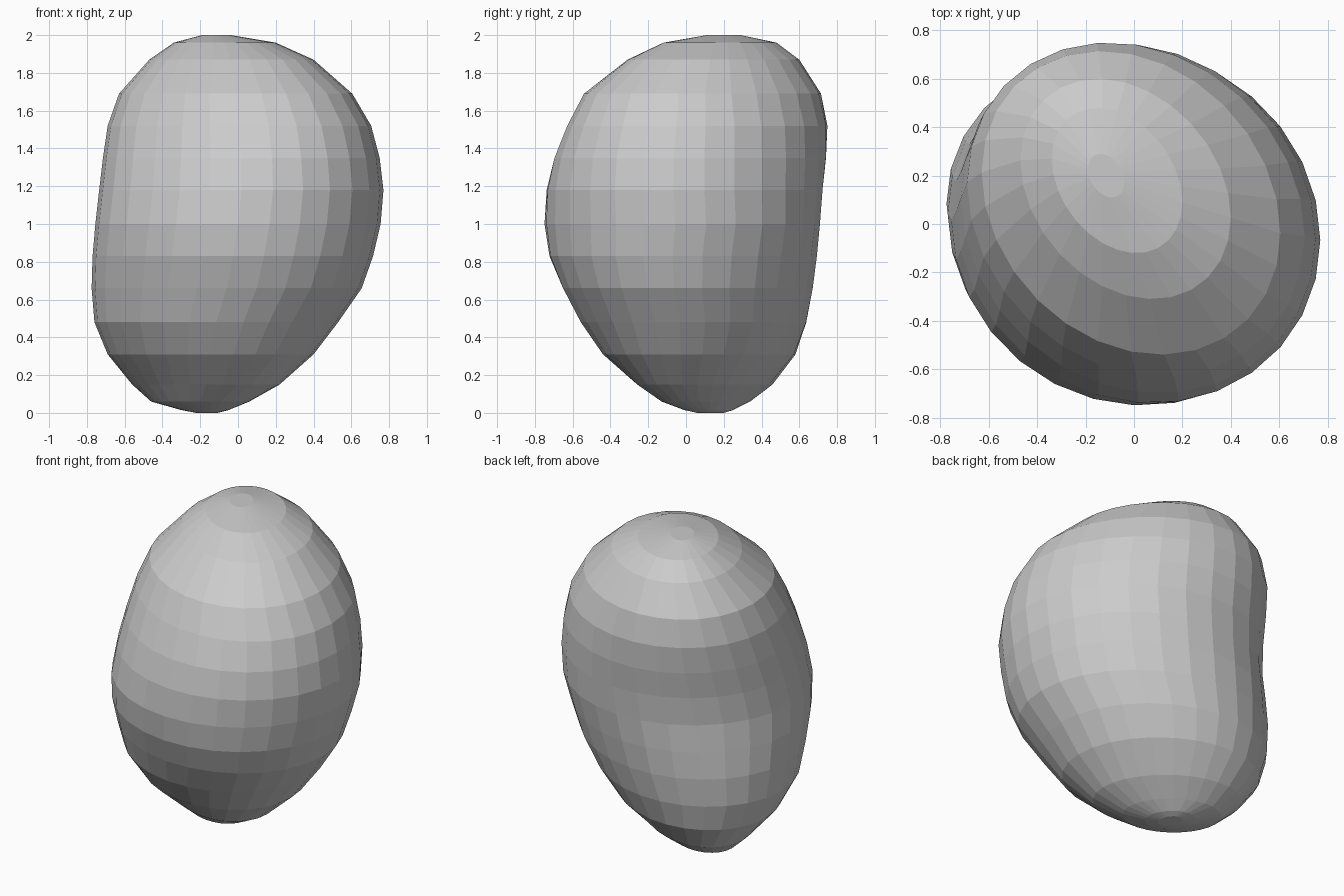
import bpy, bmesh
from math import sin, cos, asin, pi

# Cross-sections: z, x min, x max, y min, y max, skew toward the front-right/back-left diagonal
RINGS = [
    (0.00, -0.22, -0.11, 0.06, 0.20, -0.30),
    (0.015, -0.30, -0.05, -0.01, 0.25, -0.32),
    (0.06, -0.46, 0.06, -0.13, 0.34, -0.35),
    (0.15, -0.56, 0.22, -0.26, 0.46, -0.33),
    (0.31, -0.69, 0.40, -0.44, 0.58, -0.19),
    (0.48, -0.76, 0.53, -0.56, 0.64, -0.12),
    (0.66, -0.775, 0.655, -0.655, 0.675, -0.11),
    (0.83, -0.77, 0.715, -0.725, 0.695, -0.08),
    (1.00, -0.755, 0.755, -0.75, 0.71, -0.05),
    (1.18, -0.735, 0.77, -0.74, 0.725, -0.08),
    (1.35, -0.715, 0.75, -0.70, 0.745, -0.12),
    (1.52, -0.69, 0.705, -0.63, 0.75, -0.16),
    (1.69, -0.63, 0.605, -0.54, 0.715, -0.20),
    (1.87, -0.47, 0.40, -0.31, 0.60, -0.26),
    (1.96, -0.34, 0.20, -0.12, 0.48, -0.30),
    (2.00, -0.19, -0.04, 0.11, 0.29, -0.30),
]
SIDES = 28


def ring(bm, z, x0, x1, y0, y1, skew):
    """Skewed ellipse that touches the given extents."""
    phi = asin(skew)
    return [bm.verts.new(((x0 + x1) / 2 + (x1 - x0) / 2 * cos(t),
                          (y0 + y1) / 2 + (y1 - y0) / 2 * sin(t + phi), z))
            for t in (2 * pi * i / SIDES for i in range(SIDES))]


# Bean-shaped pebble, lofted through the cross-sections
bm = bmesh.new()
loops = [ring(bm, *r) for r in RINGS]
for a, b in zip(loops, loops[1:]):
    for i in range(SIDES):
        j = (i + 1) % SIDES
        bm.faces.new((a[i], a[j], b[j], b[i]))
bm.faces.new(loops[0][::-1])
bm.faces.new(loops[-1])
bmesh.ops.recalc_face_normals(bm, faces=bm.faces)
mesh = bpy.data.meshes.new("pebble")
bm.to_mesh(mesh)
bm.free()
bpy.context.collection.objects.link(bpy.data.objects.new("pebble", mesh))
